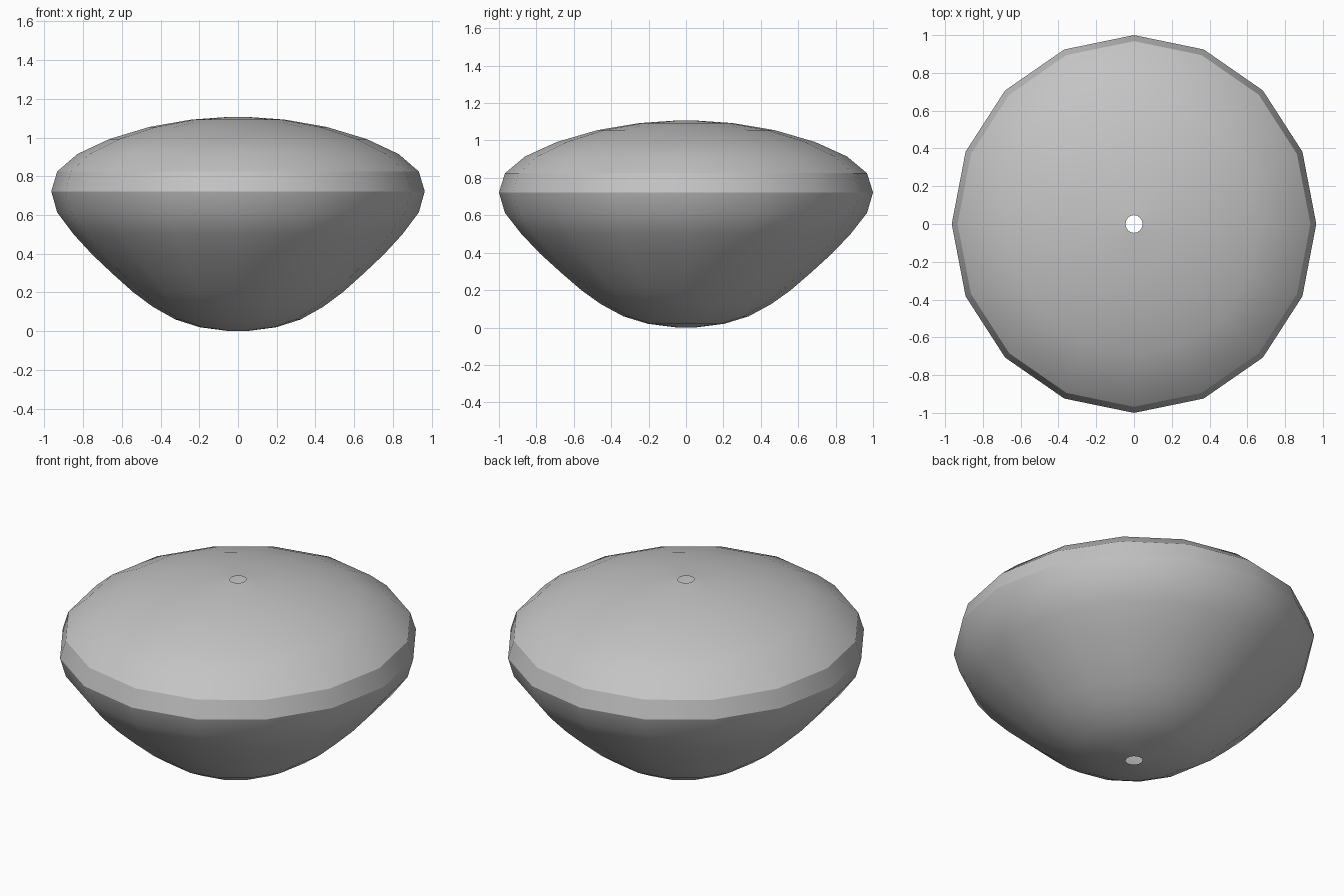
import bpy, bmesh, math

if "Cube" in bpy.data.objects:
    bpy.data.objects.remove(bpy.data.objects["Cube"])

SIDES = 16
X_SCALE = 0.965  # the bowl is slightly narrower across x

grey = bpy.data.materials.new("plain_grey")
grey.diffuse_color = (0.55, 0.55, 0.55, 1)
grey.use_nodes = True
grey.node_tree.nodes["Principled BSDF"].inputs["Base Color"].default_value = grey.diffuse_color

# (radius, height) from the bottom hole up to the top hole
PROFILE = [(0.047, 0.0), (0.205, 0.02), (0.335, 0.06), (0.455, 0.125),
           (0.56, 0.20), (0.67, 0.295), (0.78, 0.395), (0.88, 0.50),
           (0.968, 0.613), (1.0, 0.722), (0.968, 0.825), (0.86, 0.915),
           (0.69, 0.992), (0.475, 1.055), (0.25, 1.093), (0.047, 1.107)]


def lathe(name, profile, material):
    """Open shell of revolution with a hole at both ends."""
    bm = bmesh.new()
    rings = []
    for r, z in profile:
        rings.append([bm.verts.new((X_SCALE * r * math.cos(2 * math.pi * i / SIDES),
                                    r * math.sin(2 * math.pi * i / SIDES), z))
                      for i in range(SIDES)])
    for low, high in zip(rings, rings[1:]):
        for i in range(SIDES):
            j = (i + 1) % SIDES
            bm.faces.new((low[i], low[j], high[j], high[i]))
    mesh = bpy.data.meshes.new(name)
    bm.to_mesh(mesh)
    bm.free()
    mesh.materials.append(material)
    obj = bpy.data.objects.new(name, mesh)
    bpy.context.collection.objects.link(obj)
    return obj


# Rounded body with a creased rim and a domed top
body = lathe("rounded_body", PROFILE, grey)
bpy.context.view_layer.objects.active = body
body.select_set(True)
bpy.ops.object.shade_smooth_by_angle(angle=math.radians(30))
